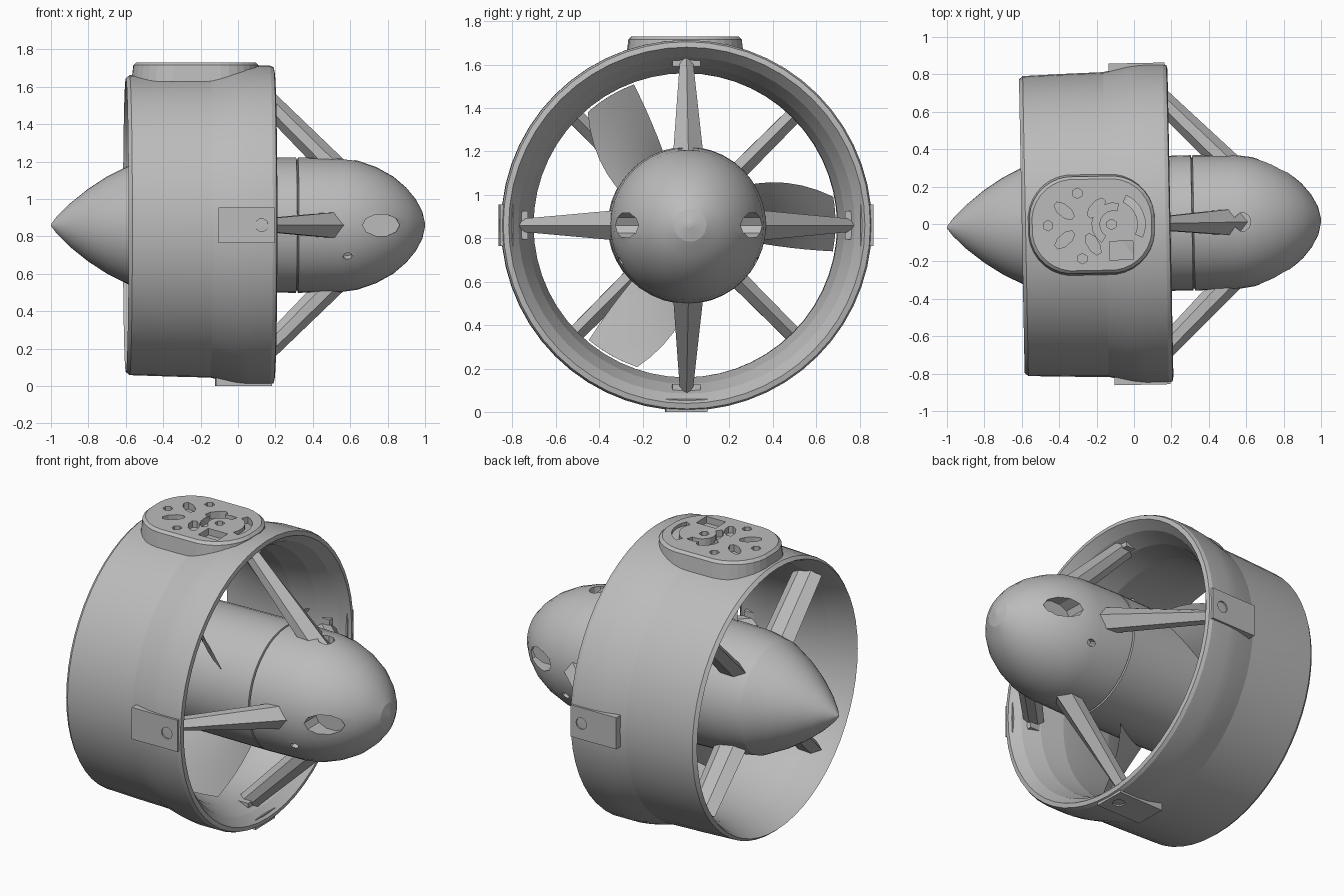
import bpy, bmesh
from math import sin, cos, pi, radians
from mathutils import Matrix, Vector

cube = bpy.data.objects.get("Cube")
if cube:
    bpy.data.objects.remove(cube)

grey = bpy.data.materials.new("plain grey")
grey.use_nodes = True
grey.diffuse_color = (0.5, 0.5, 0.5, 1)
grey.node_tree.nodes["Principled BSDF"].inputs["Base Color"].default_value = (0.5, 0.5, 0.5, 1)

# Parts are built around the shaft on the x axis, then raised and slightly yawed
PLACE = Matrix.Translation((0, 0, 0.86)) @ Matrix.Rotation(radians(1.1), 4, 'Z')


def make(name, bm, turn=0, smooth=None):
    bmesh.ops.recalc_face_normals(bm, faces=bm.faces)
    bm.transform(PLACE @ Matrix.Rotation(radians(turn), 4, 'X'))
    mesh = bpy.data.meshes.new(name)
    bm.to_mesh(mesh)
    bm.free()
    mesh.materials.append(grey)
    ob = bpy.data.objects.new(name, mesh)
    bpy.context.collection.objects.link(ob)
    if smooth:
        bpy.ops.object.select_all(action='DESELECT')
        ob.select_set(True)
        bpy.context.view_layer.objects.active = ob
        bpy.ops.object.shade_smooth_by_angle(angle=radians(smooth))
    return ob


def loft(rings, cap=True, loop=False):
    bm = bmesh.new()
    rows = [[bm.verts.new(p) for p in ring] for ring in rings]
    pairs = list(zip(rows, rows[1:])) + ([(rows[-1], rows[0])] if loop else [])
    for a, b in pairs:
        for i in range(len(a)):
            j = (i + 1) % len(a)
            bm.faces.new((a[i], a[j], b[j], b[i]))
    if cap:
        bm.faces.new(rows[0])
        bm.faces.new(rows[-1])
    return bm


def lathe(profile, n, **kw):
    return loft([[(x, r * cos(2 * pi * i / n), r * sin(2 * pi * i / n)) for i in range(n)]
                 for x, r in profile], **kw)


def box(size, centre):
    bm = bmesh.new()
    bmesh.ops.create_cube(bm, size=1, matrix=Matrix.Translation(centre) @ Matrix.Diagonal((*size, 1)))
    return bm


def cut(target, cutters):
    for c in cutters:
        c.hide_render = True
        mod = target.modifiers.new("pocket", 'BOOLEAN')
        mod.operation, mod.solver, mod.object = 'DIFFERENCE', 'EXACT', c
        bpy.context.view_layer.objects.active = target
        bpy.ops.object.modifier_apply(modifier=mod.name)
        bpy.data.objects.remove(c)


# Duct ring: outer skin with a step, flared inner skin
duct = [(-0.6, 0.785), (-0.58, 0.802), (-0.35, 0.81), (-0.15, 0.815), (-0.02, 0.845), (0.05, 0.853),
        (0.17, 0.853), (0.19, 0.845), (0.195, 0.82), (0.14, 0.775), (0.04, 0.73), (-0.1, 0.70),
        (-0.25, 0.70), (-0.45, 0.73), (-0.57, 0.77)]
make("duct_ring", lathe(duct, 56, cap=False, loop=True), smooth=9)

# Hub: pointed nose cone, long body with a seam, domed tail
hub_profile = [(-1, 0.005), (-0.97, 0.045), (-0.9, 0.115), (-0.8, 0.195), (-0.7, 0.26), (-0.57, 0.325),
               (-0.42, 0.35), (-0.2, 0.357), (0.31, 0.362), (0.313, 0.35), (0.317, 0.35), (0.32, 0.362),
               (0.55, 0.358), (0.64, 0.345), (0.74, 0.31), (0.83, 0.26), (0.9, 0.2), (0.95, 0.14),
               (0.985, 0.075), (1, 0.01)]
hub = make("hub_body", lathe(hub_profile, 40), smooth=12)


def pocket(x, radius, depth, length, width, turn):
    """Oval cutter sunk into a surface along local z."""
    rings = [[(x + length * cos(a), width * sin(a), z) for a in (2 * pi * i / 10 for i in range(10))]
             for z in (radius - depth, radius + 0.2)]
    return make("pocket_cutter", loft(rings), turn)


cut(hub, [pocket(0.76, 0.3, 0.08, 0.1, 0.06, 90), pocket(0.76, 0.3, 0.08, 0.1, 0.06, -90),
          pocket(0.58, 0.35, 0.04, 0.045, 0.05, 0), pocket(0.58, 0.35, 0.04, 0.025, 0.02, 118),
          pocket(0.58, 0.35, 0.04, 0.025, 0.02, -118)])


# Struts with a pointed six-sided section, lofted root to tip
def strut(name, root, tip, chord, thick, turn):
    a, b = Vector((root[0], 0, root[1])), Vector((tip[0], 0, tip[1]))
    d = (b - a).normalized()
    across = Vector((d.z, 0, -d.x))
    side = Vector((0, 1, 0))
    section = [(1, 0), (0.4, 1), (-0.4, 1), (-1, 0), (-0.4, -1), (0.4, -1)]
    rings = [[p + across * (u * c / 2) + side * (v * t / 2) for u, v in section]
             for p, c, t in zip((a, b), chord, thick)]
    make(name, loft(rings), turn)


for k, place in enumerate(("top", "front", "bottom", "back")):
    turn = 90 * k
    strut("tail_strut_" + place, (0.57, 0.25), (0.05, 0.77), (0.14, 0.11), (0.15, 0.055), turn)
    strut("nose_strut_" + place, (-0.45, 0.28), (-0.45, 0.74), (0.2, 0.18), (0.085, 0.075), turn + 45)
    make("strut_foot_" + place, box((0.1, 0.13, 0.07), (0.06, 0, 0.765)), turn)
    if k:
        # Flat mounting pad with a bolt hole on the outside of the duct
        pad = make("mount_pad_" + place, box((0.3, 0.19, 0.06), (0.03, 0, 0.83)), turn)
        cut(pad, [pocket(0.11, 0.86, 0.035, 0.035, 0.035, turn)])


# Propeller blades: lens section, swept trailing edge, pitched along the shaft
def blade_ring(t):
    r = 0.31 + 0.38 * t
    start, end = -14 + 4 * t, 35 - 24 * t
    x0, x1 = -0.28 + 0.08 * t, 0.12 - 0.1 * t
    points = []
    for i in range(16):
        s = i / 8 if i <= 8 else 2 - i / 8
        bulge = (0.018 - 0.01 * t) * sin(pi * s) * (1 if i <= 8 else -1)
        a = radians(start + (end - start) * s)
        points.append((x0 + (x1 - x0) * s + bulge, r * cos(a), r * sin(a)))
    return points


for k in range(3):
    make(f"propeller_blade_{k + 1}", loft([blade_ring(i / 6) for i in range(7)]), 120 * k, smooth=30)


# Rounded plate on top of the duct
def stadium(half_x, half_y, z, r):
    out = []
    for i in range(32):
        a = 2 * pi * (i + 0.5) / 32
        sx, sy = (1 if cos(a) > 0 else -1), (1 if sin(a) > 0 else -1)
        out.append((-0.225 + sx * (half_x - r) + r * cos(a), sy * (half_y - r) + r * sin(a), z))
    return out


plate = make("top_plate", loft([stadium(0.345, 0.27, 0.768, 0.24), stadium(0.335, 0.26, 0.855, 0.23),
                                stadium(0.32, 0.245, 0.87, 0.22)]))


# Recesses in the plate: radial slots, bolt holes, curved channels and a square well
def recess(x, y, length, width, angle, sides=8):
    m = Matrix.Translation((x, y, 0)) @ Matrix.Rotation(radians(angle), 4, 'Z')
    rings = [[m @ Vector((length * cos(a), width * sin(a), z))
              for a in (2 * pi * (i + 0.5) / sides for i in range(sides))] for z in (0.83, 0.95)]
    return make("recess_cutter", loft(rings))


def channel(x, y, r, start, end):
    rings = []
    for i in range(9):
        a = radians(start + (end - start) * i / 8)
        rings.append([(x + q * cos(a), y + q * sin(a), z)
                      for q, z in ((r - 0.02, 0.83), (r + 0.02, 0.83), (r + 0.02, 0.95), (r - 0.02, 0.95))])
    return make("channel_cutter", loft(rings))


slots = [recess(-0.28 + 0.12 * cos(radians(a)), 0.12 * sin(radians(a)), 0.065, 0.032, a)
         for a in (48, 140, 220, 300)]
bolts = [recess(x, y, 0.028, 0.028, 0, 6) for x, y in ((-0.46, 0), (-0.3, 0.17), (-0.28, -0.18), (-0.12, 0))]
well = [recess(-0.07, -0.14, 0.09, 0.07, 0, 4)]
cut(plate, slots + bolts + well + [channel(-0.11, 0, 0.095, 75, 235), channel(-0.11, 0, 0.15, -25, 65)])
